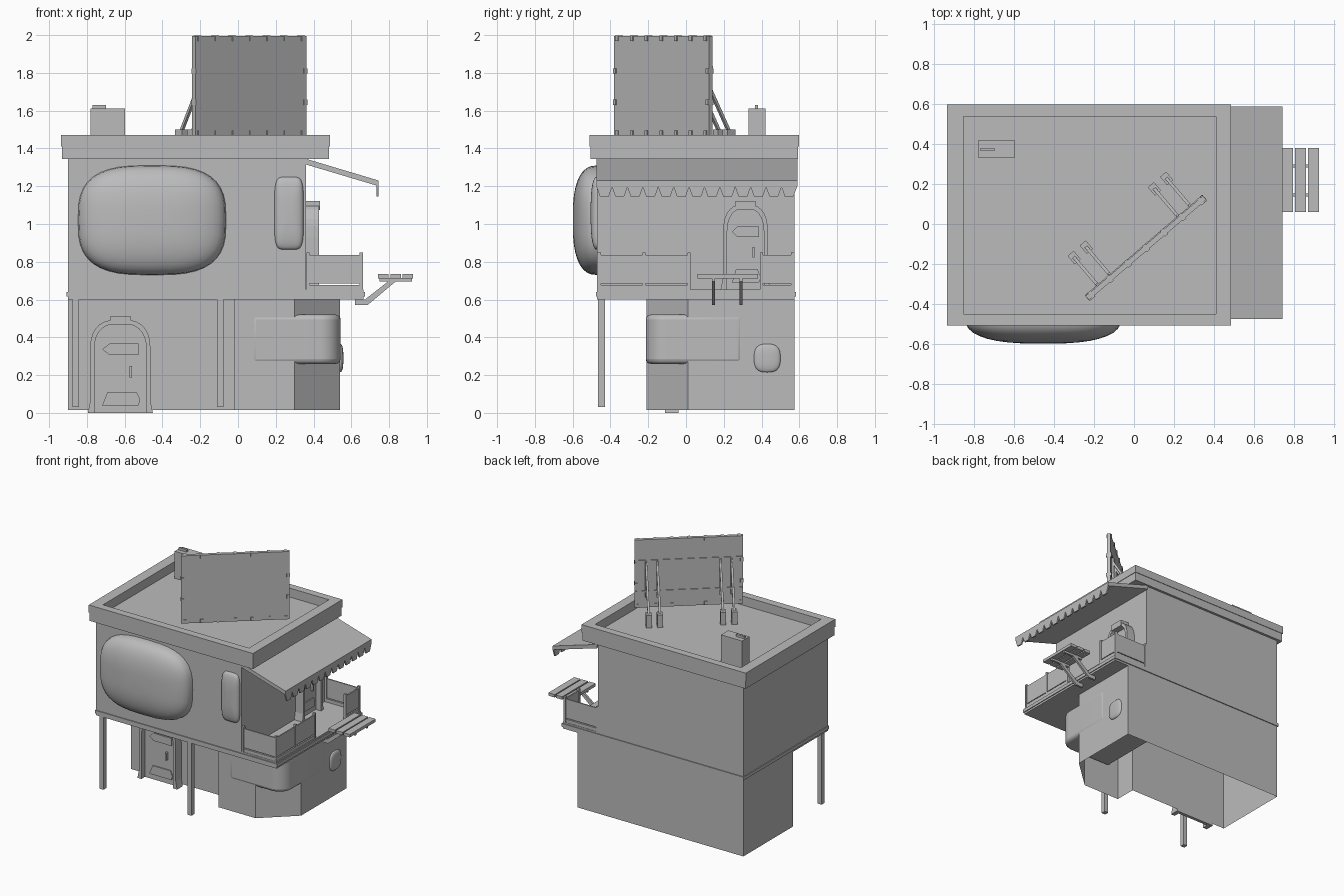
import bpy, bmesh, math
from mathutils import Matrix, Vector

if "Cube" in bpy.data.objects:
    bpy.data.objects.remove(bpy.data.objects["Cube"], do_unlink=True)

GREY = (0.5, 0.5, 0.5, 1)
mat = bpy.data.materials.new("plain grey")
mat.use_nodes = True
mat.diffuse_color = GREY
mat.node_tree.nodes["Principled BSDF"].inputs["Base Color"].default_value = GREY


def frame(origin, u, v=(0, 0, 1)):
    """Local space: u sideways, v up, d = u x v outward."""
    u, v = Vector(u).normalized(), Vector(v).normalized()
    m = Matrix((u, v, u.cross(v))).transposed().to_4x4()
    return Matrix.Translation(origin) @ m


FRONT, RIGHT = (1, 0, 0), (0, 1, 0)
PLAN = Matrix.Identity(4)


def finish(name, bm, m=PLAN, smooth=False):
    bmesh.ops.transform(bm, matrix=m, verts=bm.verts)
    bmesh.ops.recalc_face_normals(bm, faces=bm.faces)
    me = bpy.data.meshes.new(name)
    bm.to_mesh(me)
    bm.free()
    me.materials.append(mat)
    ob = bpy.data.objects.new(name, me)
    bpy.context.collection.objects.link(ob)
    if smooth:
        bpy.ops.object.select_all(action='DESELECT')
        ob.select_set(True)
        bpy.context.view_layer.objects.active = ob
        bpy.ops.object.shade_smooth_by_angle(angle=math.radians(40))
    return ob


def prism(name, pts, d0, d1, m=PLAN, open_base=False, smooth=False):
    bm = bmesh.new()
    a = [bm.verts.new((x, y, d0)) for x, y in pts]
    b = [bm.verts.new((x, y, d1)) for x, y in pts]
    n = len(pts)
    for i in range(n):
        j = (i + 1) % n
        bm.faces.new((a[i], a[j], b[j], b[i]))
    bm.faces.new(b)
    if not open_base:
        bm.faces.new(a[::-1])
    return finish(name, bm, m, smooth)


def box(name, x0, x1, y0, y1, z0, z1, m=PLAN):
    return prism(name, [(x0, y0), (x1, y0), (x1, y1), (x0, y1)], z0, z1, m)


def bar(name, p, q, w):
    p, q = Vector(p), Vector(q)
    side = (q - p).cross(Vector((0, 0, 1)))
    m = frame(p, side, q - p)
    return box(name, -w / 2, w / 2, 0, (q - p).length, -w / 2, w / 2, m)


def dome(name, m, hu, hv, depth, power=2.8, seg=40):
    """Bulging pane with a rounded-rectangle outline."""
    bm = bmesh.new()
    rings = []
    for k in range(9):
        t = k / 9 * math.pi / 2
        s, d = math.cos(t) ** 0.75, depth * math.sin(t) ** 0.8
        ring = []
        for i in range(seg):
            a = 2 * math.pi * i / seg
            c, w = math.cos(a), math.sin(a)
            ring.append(bm.verts.new((
                hu * s * math.copysign(abs(c) ** (2 / power), c),
                hv * s * math.copysign(abs(w) ** (2 / power), w), d)))
        rings.append(ring)
    for r0, r1 in zip(rings, rings[1:]):
        for i in range(seg):
            j = (i + 1) % seg
            bm.faces.new((r0[i], r0[j], r1[j], r1[i]))
    bm.faces.new(rings[-1])
    return finish(name, bm, m, True)


def arch(w, h, rise, n=14):
    pts = [(w, 0)]
    for i in range(n + 1):
        a = math.pi * i / n
        c = math.cos(a)
        pts.append((w * math.copysign(abs(c) ** 0.75, c),
                    h - rise + rise * math.sin(a) ** 0.75))
    return pts + [(-w, 0)]


def door(name, m, w, h):
    outer, inner = arch(w, h, 0.17), arch(w - 0.022, h - 0.022, 0.155)
    prism(name + "_frame", outer + inner[::-1], 0, 0.07, m)
    prism(name + "_leaf", inner, 0, 0.025, m)
    box(name + "_lamp", -0.053, 0.053, h - 0.03, h + 0.018, 0, 0.075, m)
    for s in (-1, 1):
        prism(name + "_foot", [(s * (w - 0.022), 0), (s * (w - 0.022), 0.06),
              (s * w, 0.06), (s * (w + 0.012), 0)], 0, 0.07, m)
    r = w * 0.6
    prism(name + "_window", [(-r * 0.6, h * 0.62), (r, h * 0.62), (r, h * 0.74),
          (-r * 0.6, h * 0.74), (-r, h * 0.68)], 0.025, 0.033, m)
    prism(name + "_kick_panel", [(-r, 0.04), (r, 0.04), (r * 1.1, 0.07),
          (r * 0.9, 0.11), (-r * 0.7, 0.11)], 0.025, 0.033, m)
    box(name + "_handle", r * 0.5, r * 0.65, h * 0.38, h * 0.5, 0.025, 0.045, m)


# Ground floor, open underneath, with a cut corner bay
prism("ground_floor", [(-0.9, -0.04), (-0.02, -0.04), (-0.02, -0.21), (0.3, -0.21),
      (0.54, 0.01), (0.54, 0.575), (-0.9, 0.575)], 0.015, 0.6, open_base=True)

# Curved corner glazing
R = 0.11
curve = [(0.543 - R + R * math.sin(t * math.pi / 16), -0.213 + R - R * math.cos(t * math.pi / 16))
         for t in range(9)]
glass = prism("corner_window", [(0.07, -0.213)] + curve + [(0.543, 0.3), (0.07, 0.3)],
              0.26, 0.52, smooth=True)
bev = glass.modifiers.new("soft_edges", 'BEVEL')
bev.width, bev.segments, bev.angle_limit = 0.025, 3, math.radians(50)
dome("porthole", frame((0.54, 0.43, 0.29), RIGHT), 0.07, 0.075, 0.018)

# Upper floor, slab and support posts
box("upper_floor", -0.9, 0.36, -0.47, 0.575, 0.62, 1.38)
box("floor_slab", -0.9, 0.665, -0.47, 0.575, 0.6, 0.652)
box("slab_trim", -0.907, 0.672, -0.477, 0.582, 0.615, 0.64)
for x in (-0.858, -0.095):
    box("support_post", x - 0.017, x + 0.017, -0.465, -0.43, 0.03, 0.6)

# Windows on the front
dome("large_window", frame((-0.455, -0.47, 1.02), FRONT), 0.392, 0.29, 0.13, 3.0)
dome("small_window", frame((0.27, -0.47, 1.057), FRONT), 0.077, 0.193, 0.035, 5)

# Doors
door("street_door", frame((-0.623, -0.04, 0), FRONT), 0.16, 0.495)
door("balcony_door", frame((0.36, 0.315, 0.65), RIGHT), 0.12, 0.455)

# Roof and two-tier parapet
box("roof_deck", -0.9, 0.46, -0.48, 0.57, 1.35, 1.4)
for z0, z1, e in ((1.345, 1.41, 0.004), (1.41, 1.47, 0)):
    x0, x1, y0, y1 = -0.937 + e, 0.487 - e, -0.51 + e, 0.598 - e
    box("parapet_front", x0, x1, y0, -0.45, z0, z1)
    box("parapet_back", x0, x1, 0.54, y1, z0, z1)
    box("parapet_right", x0, -0.855, -0.45, 0.54, z0, z1)
    box("parapet_left", 0.41, x1, -0.45, 0.54, z0, z1)

# Rooftop unit
box("roof_unit", -0.78, -0.598, 0.33, 0.42, 1.4, 1.612)
box("roof_unit_handle", -0.77, -0.7, 0.365, 0.382, 1.612, 1.63)

# Billboard with clips, back rails and struts
B = frame((0.06, -0.12, 1.465), (0.76, 0.65, 0))
box("billboard", -0.387, 0.387, 0, 0.53, -0.013, 0.013, B)
for v in (0.125, 0.365):
    box("billboard_back_rail", -0.385, 0.385, v - 0.006, v + 0.006, -0.018, -0.01, B)
clips = [(-0.36 + i * 0.12, v) for i in range(7) for v in (0.015, 0.518)]
clips += [(s * 0.377, v) for s in (-1, 1) for v in (0.18, 0.345)]
for u, v in clips:
    box("billboard_clip", u - 0.011, u + 0.011, v - 0.014, v + 0.014, -0.019, 0.019, B)
for u in (-0.305, -0.225, 0.225, 0.305):
    box("strut_foot", u - 0.02, u + 0.02, -0.065, 0.035, -0.225, -0.17, B)
    foot, top = B @ Vector((u, 0.02, -0.2)), B @ Vector((u, 0.34, -0.01))
    bar("strut", foot, top, 0.016)
    bar("strut_upright", B @ Vector((u, 0.08, -0.02)), B @ Vector((u + 0.001, 0.36, -0.02)), 0.014)

# Awning with a toothed valance
A = frame((0, 0.057, 0), RIGHT)
side = frame((0, 0.59, 0), FRONT)
prism("awning", [(0.36, 1.345), (0.745, 1.23), (0.745, 1.2), (0.36, 1.315)], 0, 1.065, side)
n, half = 13, 0.53
step = 2 * half / n
teeth = [(half, 1.225), (-half, 1.225)]
for i in range(n):
    u = -half + i * step
    teeth += [(u, 1.195), (u + step * 0.22, 1.145), (u + step * 0.78, 1.145)]
prism("valance", teeth + [(half, 1.195)], 0.734, 0.745, A)

# Balcony railings: posts, panel and low rail on each run
def railing(p, q, parts):
    p, q = Vector(p), Vector(q)
    m = frame((p.x, p.y, 0.65), (q.x - p.x, q.y - p.y, 0))
    length = (q - p).length
    box("railing_panel", 0, length, 0.035, 0.185, -0.005, 0.005, m)
    box("railing_low_rail", 0, length, 0, 0.028, -0.007, 0.007, m)
    for i in range(parts + 1):
        u = length * i / parts
        box("railing_post", u - 0.008, u + 0.008, 0, 0.2, -0.01, 0.01, m)


railing((0.37, -0.46), (0.652, -0.46), 1)
railing((0.652, -0.46), (0.652, 0.015), 2)
railing((0.652, 0.4), (0.652, 0.565), 1)
railing((0.37, 0.565), (0.652, 0.565), 1)

# Slatted table on angled brackets
for x in (0.742, 0.808, 0.872):
    box("table_slat", x, x + 0.055, 0.06, 0.38, 0.712, 0.735)
for y in (0.145, 0.29):
    S = frame((0, y + 0.008, 0), FRONT)
    box("table_bearer", 0.75, 0.92, 0.695, 0.713, 0, 0.016, S)
    prism("table_bracket", [(0.62, 0.57), (0.685, 0.57), (0.84, 0.7), (0.8, 0.7),
          (0.672, 0.6), (0.62, 0.6)], 0, 0.016, S)
